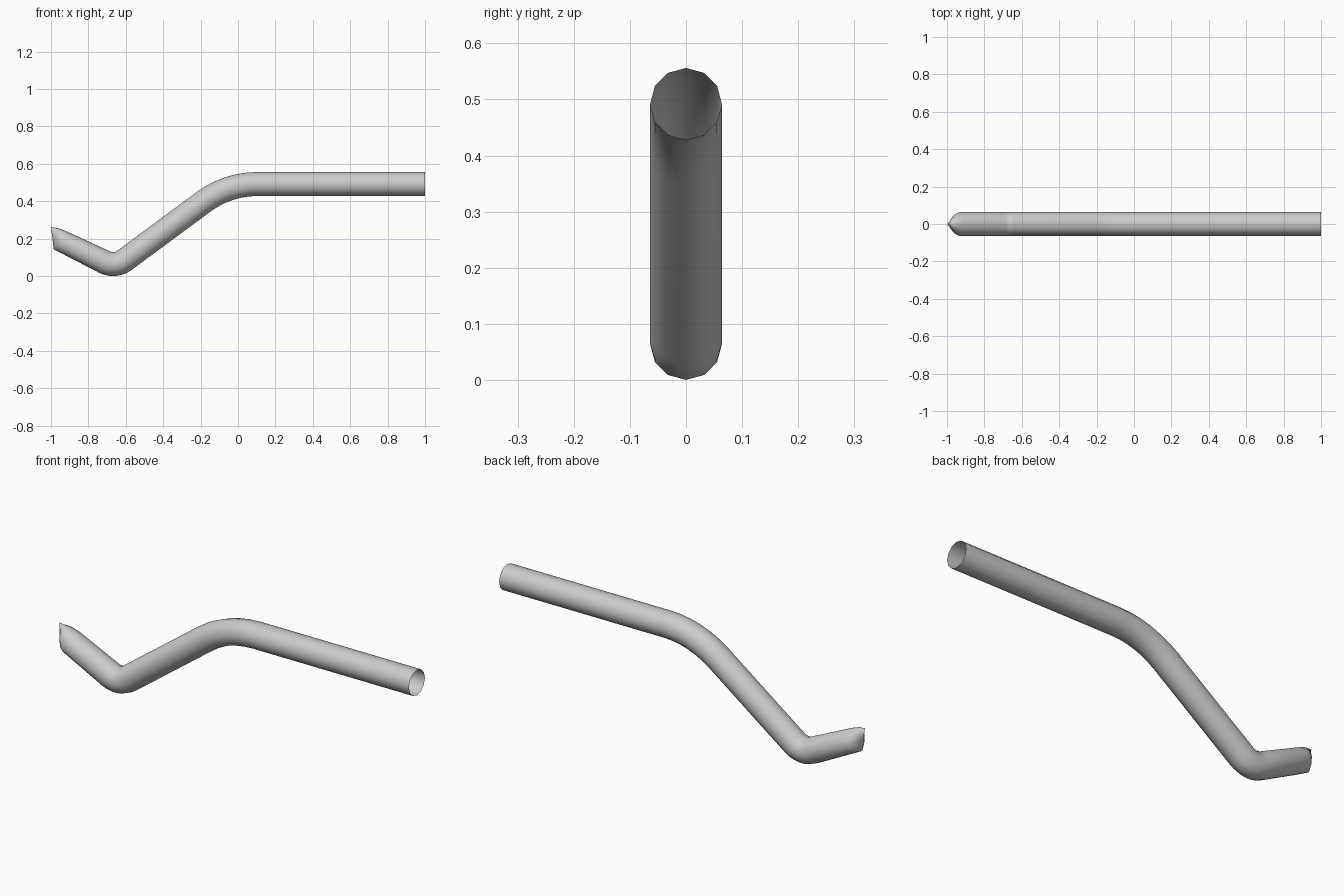
import bpy, bmesh, math
from mathutils import Vector

if "Cube" in bpy.data.objects:
    bpy.data.objects.remove(bpy.data.objects["Cube"], do_unlink=True)

SIDES = 12
RADIUS = 0.064

metal = bpy.data.materials.new("grey_metal")
metal.use_nodes = True
colour = (0.6, 0.6, 0.6, 1)
metal.diffuse_color = colour
metal.node_tree.nodes["Principled BSDF"].inputs["Base Color"].default_value = colour


def section(centre, tangent):
    """Top and bottom of a round section square to the path, and its half width."""
    up = Vector((tangent.y, -tangent.x)) * RADIUS
    return centre + up, centre - up, RADIUS


def bend(before, corner, after, length, steps):
    """Round sections along an arc that starts the given length before the corner."""
    t0, t1 = (corner - before).normalized(), (after - corner).normalized()
    turn = t0.angle_signed(t1)                     # clockwise is positive
    r = length / math.tan(abs(turn) / 2)
    sign = 1 if turn > 0 else -1
    hub = corner - t0 * length + Vector((t0.y, -t0.x)) * r * sign
    for i in range(steps + 1):
        a = -turn * i / steps
        t = Vector((t0.x * math.cos(a) - t0.y * math.sin(a),
                    t0.x * math.sin(a) + t0.y * math.cos(a)))
        yield section(hub - Vector((t.y, -t.x)) * r * sign, t)


# Path in the x-z plane, from the open end to the pinched end
start, high = Vector((1, 0.492)), Vector((-0.055, 0.492))
low, tip = Vector((-0.657, 0.047)), Vector((-0.96, 0.195))

sections = [section(start, Vector((-1, 0)))]
sections += bend(start, high, low, 0.16, 6)
sections += bend(high, low, tip, 0.061, 6)

# Flattened end, closing to an upright edge
sections += [
    (Vector((-0.91, 0.236)), Vector((-0.955, 0.127)), RADIUS),
    (Vector((-0.95, 0.252)), Vector((-0.97, 0.135)), 0.05),
    (Vector((-0.975, 0.258)), Vector((-0.978, 0.139)), 0.031),
    (Vector((-1.0, 0.262)), Vector((-0.985, 0.143)), 0.0),
]

# Skin the sections into one open tube
bm = bmesh.new()
rings = []
for top, bottom, width in sections:
    mid, half = (top + bottom) / 2, (top - bottom) / 2
    ring = []
    for i in range(SIDES):
        a = math.tau * i / SIDES
        p = mid + half * math.cos(a)
        ring.append(bm.verts.new((p.x, width * math.sin(a), p.y)))
    rings.append(ring)
for a, b in zip(rings, rings[1:]):
    for i in range(SIDES):
        j = (i + 1) % SIDES
        bm.faces.new((a[i], a[j], b[j], b[i]))
bmesh.ops.remove_doubles(bm, verts=bm.verts, dist=0.0005)
bmesh.ops.recalc_face_normals(bm, faces=bm.faces)

mesh = bpy.data.meshes.new("bent_pipe")
bm.to_mesh(mesh)
bm.free()
mesh.materials.append(metal)
pipe = bpy.data.objects.new("bent_pipe", mesh)
bpy.context.collection.objects.link(pipe)

bpy.ops.object.select_all(action="DESELECT")
pipe.select_set(True)
bpy.context.view_layer.objects.active = pipe
bpy.ops.object.shade_smooth_by_angle(angle=math.radians(50))
